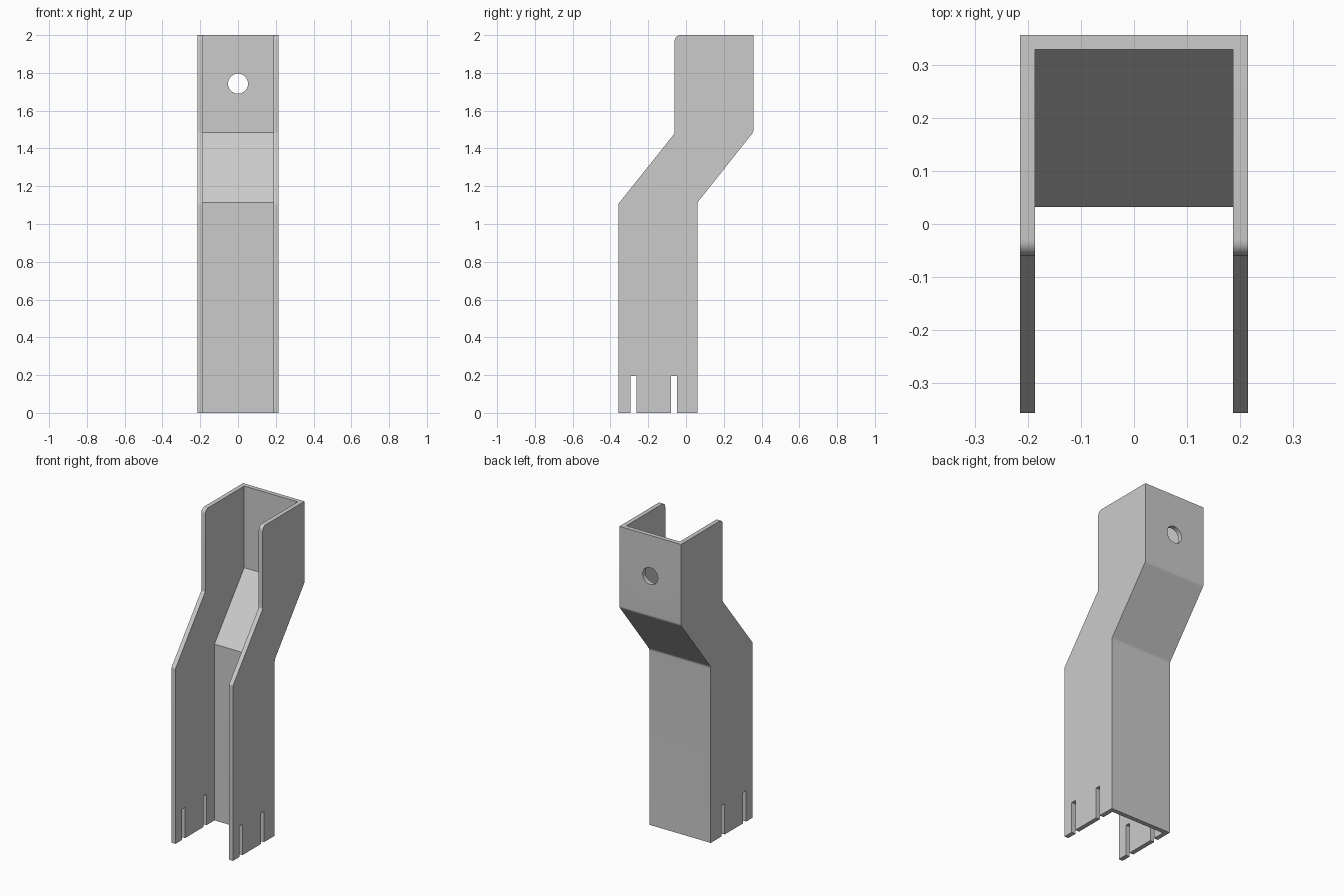
import bpy, bmesh, math
from mathutils import Vector

if "Cube" in bpy.data.objects:
    bpy.data.objects.remove(bpy.data.objects["Cube"])

HALF_W, WALL = 0.215, 0.028
FRONT, BACK, TOP = -0.357, 0.357, 2.0


def fillet(points, steps=6):
    """Round the corners of a (y, z, radius) polygon."""
    out = []
    n = len(points)
    for i, (y, z, r) in enumerate(points):
        p = Vector((y, z))
        if r == 0:
            out.append(p)
            continue
        a = (Vector(points[i - 1][:2]) - p).normalized()
        b = (Vector(points[(i + 1) % n][:2]) - p).normalized()
        half = a.angle(b) / 2
        centre = p + (a + b).normalized() * r / math.sin(half)
        start = p + a * r / math.tan(half) - centre
        end = p + b * r / math.tan(half) - centre
        sweep = start.angle_signed(end)
        for k in range(steps + 1):
            t = -sweep * k / steps
            c, s = math.cos(t), math.sin(t)
            out.append(centre + Vector((start.x * c - start.y * s,
                                        start.x * s + start.y * c)))
    return out


def prism(name, profile, half_width):
    """Extrude a y-z profile symmetrically along x."""
    bm = bmesh.new()
    face = bm.faces.new([bm.verts.new((-half_width, p[0], p[1])) for p in profile])
    ext = bmesh.ops.extrude_face_region(bm, geom=[face])
    verts = [v for v in ext["geom"] if isinstance(v, bmesh.types.BMVert)]
    bmesh.ops.translate(bm, verts=verts, vec=(2 * half_width, 0, 0))
    bmesh.ops.recalc_face_normals(bm, faces=bm.faces)
    mesh = bpy.data.meshes.new(name)
    bm.to_mesh(mesh)
    bm.free()
    obj = bpy.data.objects.new(name, mesh)
    bpy.context.collection.objects.link(obj)
    return obj


# Solid cranked body
bracket = prism("channel_bracket", fillet([
    (FRONT, 0, 0), (0.06, 0, 0), (0.06, 1.113, 0.03), (BACK, 1.487, 0.03),
    (BACK, TOP, 0), (-0.06, TOP, 0.03), (-0.06, 1.48, 0.015), (FRONT, 1.108, 0.015),
]), HALF_W)

# Open channel between the side walls
cutters = [prism("channel_cutter", [
    (-0.6, -0.1), (0.06 - WALL, -0.1), (0.06 - WALL, 1.114),
    (BACK - WALL, 1.484), (BACK - WALL, TOP + 0.1), (-0.6, TOP + 0.1),
], HALF_W - WALL)]

# Slots at the foot of both side walls
for y in (-0.278, -0.063):
    cutters.append(prism("slot_cutter", [
        (y - 0.016, -0.1), (y + 0.016, -0.1), (y + 0.016, 0.195), (y - 0.016, 0.195),
    ], 0.4))

# Round bolt hole in the upper back wall
bpy.ops.mesh.primitive_cylinder_add(vertices=48, radius=0.053, depth=0.2,
                                    location=(0, BACK, 1.743),
                                    rotation=(math.pi / 2, 0, 0))
cutters.append(bpy.context.object)

for cutter in cutters:
    cutter.hide_render = True
    mod = bracket.modifiers.new("cut", "BOOLEAN")
    mod.operation = "DIFFERENCE"
    mod.solver = "EXACT"
    mod.object = cutter

# Bake the cuts and drop the helpers
bpy.context.view_layer.update()
evaluated = bracket.evaluated_get(bpy.context.evaluated_depsgraph_get())
mesh = bpy.data.meshes.new_from_object(evaluated)
bracket.modifiers.clear()
bracket.data = mesh
for cutter in cutters:
    bpy.data.objects.remove(cutter, do_unlink=True)

# Plain grey metal
grey = bpy.data.materials.new("light_grey")
grey.diffuse_color = (0.6, 0.6, 0.6, 1)
grey.use_nodes = True
grey.node_tree.nodes["Principled BSDF"].inputs["Base Color"].default_value = grey.diffuse_color
mesh.materials.clear()
mesh.materials.append(grey)
for poly in mesh.polygons:
    poly.material_index = 0

bpy.ops.object.select_all(action="DESELECT")
bracket.select_set(True)
bpy.context.view_layer.objects.active = bracket
bpy.ops.object.shade_smooth_by_angle(angle=math.radians(30))
